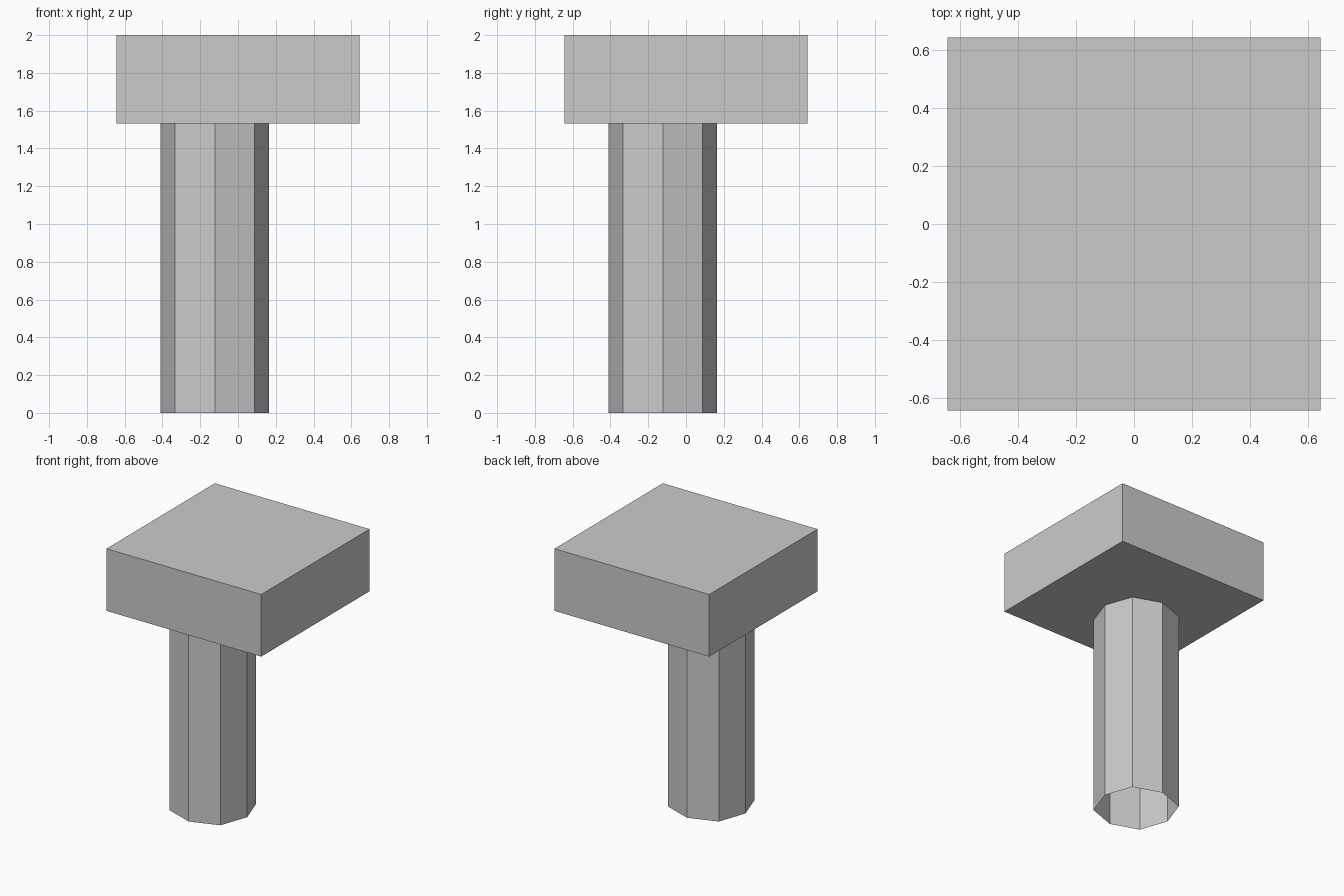
import bpy
import bmesh
from math import cos, sin, pi

default = bpy.data.objects.get("Cube")
if default:
    bpy.data.objects.remove(default, do_unlink=True)

HALF, TOP, UNDERSIDE = 0.643, 2.0, 1.533
POST_X = POST_Y = -0.123

grey = bpy.data.materials.new("plain grey")
grey.use_nodes = True
colour = (0.6, 0.6, 0.6, 1)
grey.diffuse_color = colour
grey.node_tree.nodes["Principled BSDF"].inputs["Base Color"].default_value = colour


def finish(name, bm):
    mesh = bpy.data.meshes.new(name)
    bm.to_mesh(mesh)
    bm.free()
    mesh.materials.append(grey)
    obj = bpy.data.objects.new(name, mesh)
    bpy.context.collection.objects.link(obj)
    return obj


# Square block on top
bm = bmesh.new()
bmesh.ops.create_cube(bm, size=1)
bmesh.ops.scale(bm, vec=(2 * HALF, 2 * HALF, TOP - UNDERSIDE), verts=bm.verts)
bmesh.ops.translate(bm, vec=(0, 0, (TOP + UNDERSIDE) / 2), verts=bm.verts)
finish("top_block", bm)

# Off-centre eight-sided post, an open tube with slightly fuller diagonal corners
bm = bmesh.new()
rings = []
for z in (0, UNDERSIDE):
    ring = []
    for i in range(8):
        radius = 0.299 if i % 2 else 0.286
        a = i * pi / 4
        ring.append(bm.verts.new((POST_X + radius * cos(a), POST_Y + radius * sin(a), z)))
    rings.append(ring)
low, high = rings
for i in range(8):
    j = (i + 1) % 8
    bm.faces.new((low[i], low[j], high[j], high[i]))
finish("post", bm)
